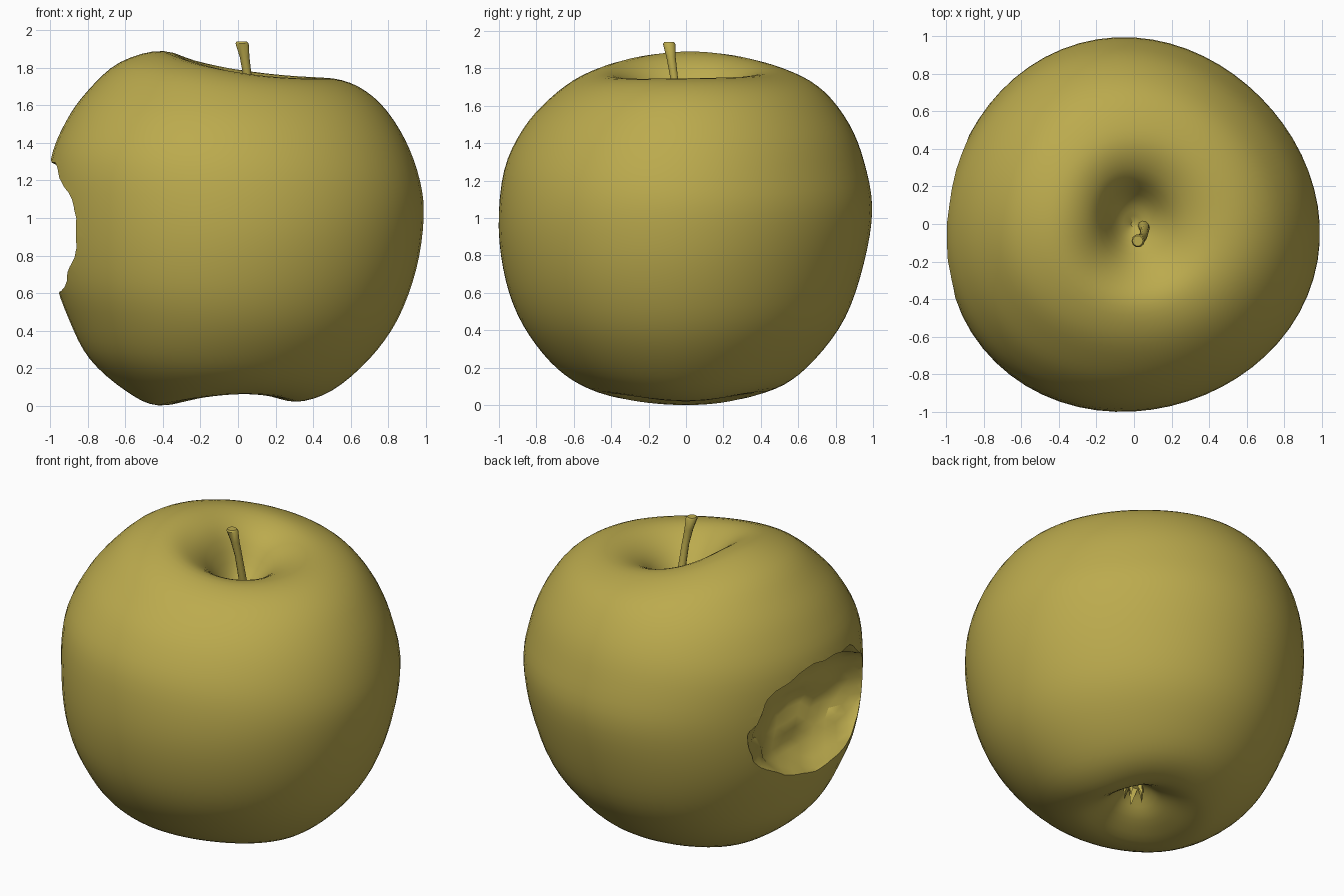
import bpy, bmesh, math
from mathutils import Vector, noise

if "Cube" in bpy.data.objects:
    bpy.data.objects.remove(bpy.data.objects["Cube"])

skin = bpy.data.materials.new("olive_yellow")
skin.diffuse_color = (0.50, 0.405, 0.075, 1)
skin.use_nodes = True
skin.node_tree.nodes["Principled BSDF"].inputs["Base Color"].default_value = skin.diffuse_color


def make_object(name, bm):
    bmesh.ops.recalc_face_normals(bm, faces=bm.faces)
    mesh = bpy.data.meshes.new(name)
    bm.to_mesh(mesh)
    bm.free()
    mesh.materials.append(skin)
    obj = bpy.data.objects.new(name, mesh)
    bpy.context.collection.objects.link(obj)
    return obj


def loft(bm, rings):
    """Skin between closed rings of points and close both ends."""
    rows = [[bm.verts.new(p) for p in ring] for ring in rings]
    n = len(rows[0])
    for a, b in zip(rows, rows[1:]):
        for i in range(n):
            j = (i + 1) % n
            bm.faces.new((a[i], a[j], b[j], b[i]))
    bm.faces.new(rows[0][::-1])
    bm.faces.new(rows[-1])


def smooth_path(points, steps):
    """Catmull-Rom resampling of a profile."""
    pts = [Vector(p) for p in points]
    pts = [2 * pts[0] - pts[1]] + pts + [2 * pts[-1] - pts[-2]]
    out = []
    for k in range(1, len(pts) - 2):
        a, b, c, d = pts[k - 1:k + 3]
        for s in range(steps):
            t = s / steps
            out.append(0.5 * (2 * b + (c - a) * t + (2 * a - 5 * b + 4 * c - d) * t * t
                              + (3 * b - a - 3 * c + d) * t ** 3))
    return out + [pts[-2]]


def smooth_shade(obj, angle):
    bpy.ops.object.select_all(action='DESELECT')
    obj.select_set(True)
    bpy.context.view_layer.objects.active = obj
    bpy.ops.object.shade_smooth_by_angle(angle=math.radians(angle))


# Apple body: four (radius, height) profiles blended around the axis
right = [(.015, .21), (.08, .17), (.18, .07), (.31, .02), (.5, .08), (.7, .25), (.85, .46), (.95, .73),
         (.99, 1.0), (.97, 1.2), (.89, 1.42), (.76, 1.61), (.6, 1.72), (.42, 1.745), (.25, 1.68),
         (.1, 1.54), (.015, 1.48)]
back = [(.015, .21), (.08, .18), (.18, .11), (.33, .06), (.52, .11), (.69, .25), (.85, .47), (.95, .76),
        (.995, 1.05), (.95, 1.3), (.87, 1.5), (.74, 1.67), (.59, 1.76), (.42, 1.79), (.26, 1.72),
        (.13, 1.55), (.015, 1.48)]
left = [(.015, .21), (.08, .17), (.2, .06), (.42, .0), (.6, .08), (.79, .25), (.9, .46), (.98, .7),
        (1.01, 1.0), (1.0, 1.3), (.92, 1.51), (.8, 1.68), (.63, 1.83), (.4, 1.89), (.22, 1.80),
        (.1, 1.57), (.015, 1.48)]
front = [(.015, .21), (.08, .18), (.2, .11), (.38, .06), (.56, .11), (.72, .23), (.87, .43), (.96, .66),
         (1.0, .95), (.97, 1.25), (.87, 1.47), (.73, 1.63), (.57, 1.74), (.4, 1.775), (.24, 1.69),
         (.09, 1.53), (.015, 1.48)]
SIDES = 64
px, py, mx, my = (smooth_path(p, 4) for p in (right, back, left, front))
rings = []
for e, n, w, s in zip(px, py, mx, my):
    ring = []
    for i in range(SIDES):
        t = 2 * math.pi * i / SIDES
        r, z = ((e + n + w + s) / 4 + (e - w) / 2 * math.cos(t) + (n - s) / 2 * math.sin(t)
                + (e + w - n - s) / 4 * math.cos(2 * t))
        r *= 1 - 0.035 * math.sin(2 * t) * math.cos(t - math.pi / 4)
        ring.append((r * math.cos(t), r * math.sin(t), max(z, 0)))
    rings.append(ring)
bm = bmesh.new()
loft(bm, rings)
apple = make_object("apple_body", bm)

# Bite: lumpy ellipsoid cut out of the left side
bm = bmesh.new()
bmesh.ops.create_icosphere(bm, subdivisions=4, radius=1)
for v in bm.verts:
    d = v.co.normalized()
    lump = 1 + 0.09 * noise.noise(d * 3.5) + 0.05 * noise.noise(d * 8)
    lump += 0.025 * abs(math.sin(7 * d.y + 1.5 * d.z))
    v.co = Vector((-1.11 + 0.41 * d.x * lump, 0.71 * d.y * lump, 0.945 + 0.385 * d.z * lump))
cutter = make_object("bite_cutter", bm)
cut = apple.modifiers.new("bite", 'BOOLEAN')
cut.operation = 'DIFFERENCE'
cut.solver = 'EXACT'
cut.object = cutter
bpy.context.view_layer.objects.active = apple
bpy.ops.object.modifier_apply(modifier=cut.name)
bpy.data.objects.remove(cutter)
smooth_shade(apple, 32)

# Stem: bent tube flaring at the tip
path = [(.05, .0, 1.44, .034), (.058, -.03, 1.58, .024), (.05, -.065, 1.76, .022),
        (.035, -.08, 1.86, .026), (.022, -.09, 1.93, .035), (.02, -.09, 1.94, .028)]
bm = bmesh.new()
loft(bm, [[(x + r * math.cos(a * math.pi / 5), y + r * math.sin(a * math.pi / 5), z)
           for a in range(10)] for x, y, z, r in path])
smooth_shade(make_object("stem", bm), 45)

# Calyx: five small dried sepals in the bottom hollow
bm = bmesh.new()
for k in range(5):
    a = 2 * math.pi * k / 5 + 0.3
    out, side = Vector((math.cos(a), math.sin(a), 0)), Vector((-math.sin(a), math.cos(a), 0))
    base = out * 0.035 + Vector((0, 0, 0.21))
    tri = [bm.verts.new(base + o) for o in (side * .03, side * -.03, out * .03)]
    tip = bm.verts.new(out * (0.055 + 0.012 * (k % 2)) + side * 0.015 + Vector((0, 0, 0.10)))
    bm.faces.new(tri)
    for i in range(3):
        bm.faces.new((tri[i], tri[(i + 1) % 3], tip))
make_object("calyx", bm)
